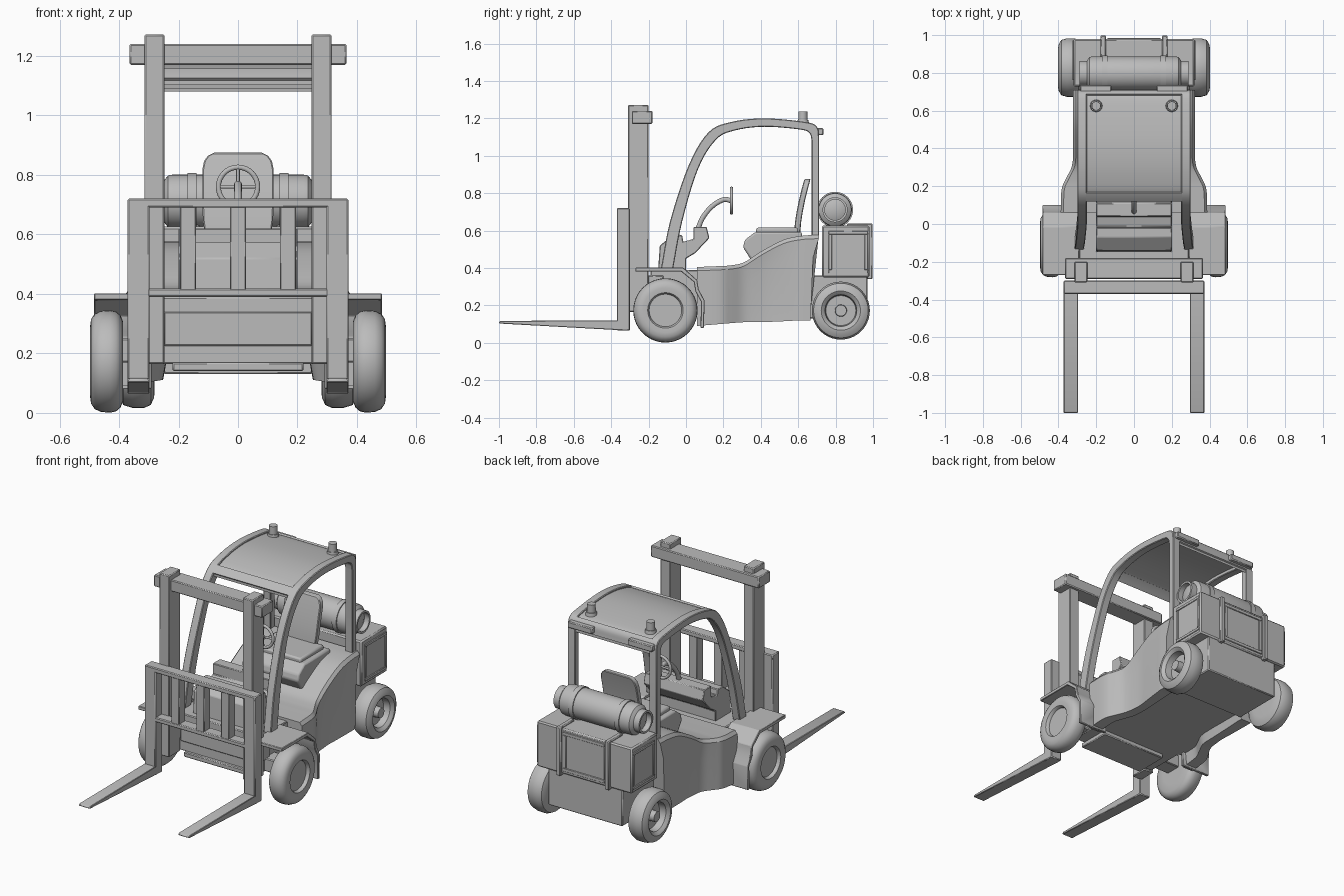
import bpy, bmesh, math
from mathutils import Vector

if "Cube" in bpy.data.objects:
    bpy.data.objects.remove(bpy.data.objects["Cube"])

grey = bpy.data.materials.new("mid grey")
grey.use_nodes = True
grey.diffuse_color = (0.5, 0.5, 0.5, 1)
grey.node_tree.nodes["Principled BSDF"].inputs["Base Color"].default_value = (0.5, 0.5, 0.5, 1)


def finish(name, bm, bevel=0.0, segments=1):
    bmesh.ops.recalc_face_normals(bm, faces=bm.faces)
    me = bpy.data.meshes.new(name)
    bm.to_mesh(me)
    bm.free()
    me.materials.append(grey)
    me.polygons.foreach_set("use_smooth", [True] * len(me.polygons))
    me.set_sharp_from_angle(angle=math.radians(32))
    ob = bpy.data.objects.new(name, me)
    bpy.context.collection.objects.link(ob)
    if bevel:
        mod = ob.modifiers.new("Bevel", "BEVEL")
        mod.width, mod.segments = bevel, segments
        mod.limit_method = "ANGLE"


def loft(name, rings, bevel=0.0, segments=1):
    """Skin a list of equal rings of points and cap both ends."""
    bm = bmesh.new()
    vs = [[bm.verts.new(p) for p in r] for r in rings]
    n = len(vs[0])
    for a, b in zip(vs, vs[1:]):
        for i in range(n):
            bm.faces.new((a[i], a[(i + 1) % n], b[(i + 1) % n], b[i]))
    bm.faces.new(vs[0])
    bm.faces.new(vs[-1])
    finish(name, bm, bevel, segments)


def extrude(name, profile, x0, x1, bevel=0.0, segments=1):
    loft(name, [[(x, y, z) for y, z in profile] for x in (x0, x1)], bevel, segments)


def box(name, x0, x1, y0, y1, z0, z1, bevel=0.005, segments=1):
    extrude(name, [(y0, z0), (y1, z0), (y1, z1), (y0, z1)], x0, x1, bevel, segments)


def lathe(name, profile, y, z, n=40):
    """Turn (x, radius) points about an axis parallel to x."""
    angles = [math.tau * i / n for i in range(n)]
    loft(name, [[(x, y + r * math.cos(a), z + r * math.sin(a)) for a in angles]
                for x, r in profile])


def smooth(points, steps=5):
    """Catmull-Rom curve through the points."""
    p = [Vector(q) for q in points]
    p = [2 * p[0] - p[1]] + p + [2 * p[-1] - p[-2]]
    out = []
    for a, b, c, d in zip(p, p[1:], p[2:], p[3:]):
        for k in range(steps):
            t = k / steps
            out.append(0.5 * (2 * b + (c - a) * t + (2 * a - 5 * b + 4 * c - d) * t ** 2
                              + (3 * b - a - 3 * c + d) * t ** 3))
    return out + [p[-2]]


def tube(name, points, radius, cyclic=False):
    cu = bpy.data.curves.new(name, "CURVE")
    cu.dimensions = "3D"
    cu.bevel_depth, cu.bevel_resolution = radius, 3
    cu.use_fill_caps = True
    sp = cu.splines.new("POLY")
    sp.points.add(len(points) - 1)
    for q, p in zip(sp.points, points):
        q.co = (*p, 1)
    sp.use_cyclic_u = cyclic
    cu.materials.append(grey)
    bpy.context.collection.objects.link(bpy.data.objects.new(name, cu))


def frame(name, make, a0, a1, b0, b1, w):
    """Four raised bars round a rectangle; make(name, a0, a1, b0, b1) builds one."""
    make(name + "_low", a0, a1, b0, b0 + w)
    make(name + "_high", a0, a1, b1 - w, b1)
    make(name + "_start", a0, a0 + w, b0 + w, b1 - w)
    make(name + "_end", a1 - w, a1, b0 + w, b1 - w)


# Body shell with side skirts: y, half width, skirt height, top height
stations = smooth([(0.06, 0.388, 0.09, 0.405), (0.18, 0.384, 0.10, 0.41), (0.24, 0.36, 0.105, 0.414),
                   (0.31, 0.328, 0.11, 0.43), (0.40, 0.322, 0.11, 0.487), (0.52, 0.323, 0.115, 0.55),
                   (0.62, 0.323, 0.12, 0.572), (0.71, 0.323, 0.12, 0.577)], 4)
rings = []
for y, w, low, top in stations:
    back = max(0, y - 0.6) * 0.4
    waist = 0.015 * max(0, 1 - abs(y - 0.42) / 0.2)
    half = [(w - 0.08, 0, 0.165), (w - 0.07, 0, low), (w - waist, 0, low),
            (w - waist, 0.3, top - 0.12), (w, 1, top - 0.02), (w - 0.015, 1, top)]
    pts = [(x, y - back * (1 - lean), z) for x, lean, z in half]
    rings.append(pts + [(-x, yy, z) for x, yy, z in reversed(pts)])
loft("body_shell", rings)
box("front_chassis", -0.29, 0.29, -0.19, 0.08, 0.165, 0.39)
box("front_sill", -0.22, 0.22, -0.21, 0.0, 0.14, 0.17)
box("front_panel_band", -0.25, 0.25, -0.2, -0.18, 0.225, 0.34)
box("front_axle", -0.40, 0.40, -0.16, -0.06, 0.17, 0.25)

# Counterweight, its framed panels and straps
box("counterweight", -0.32, 0.32, 0.727, 0.98, 0.35, 0.627, 0.008)
box("rear_chassis", -0.25, 0.25, 0.66, 0.97, 0.13, 0.36)
frame("rear_panel", lambda n, a, b, c, d: box(n, a, b, 0.97, 0.986, c, d, 0.002),
      -0.14, 0.14, 0.37, 0.61, 0.02)
for side, s in (("left", 1), ("right", -1)):
    frame(side + "_panel", lambda n, a, b, c, d: box(n, s * 0.315, s * 0.325, a, b, c, d, 0.002),
          0.762, 0.972, 0.372, 0.598, 0.018)
    box(side + "_weight_strap", s * 0.148, s * 0.178, 0.965, 0.998, 0.34, 0.637, 0.005)
    box(side + "_strap_top", s * 0.148, s * 0.178, 0.86, 0.98, 0.615, 0.637, 0.005)

# Gas tank with hollow collars
half_tank = [(0.22, 0.09), (0.235, 0.087), (0.245, 0.075), (0.25, 0.067), (0.288, 0.067),
             (0.288, 0.055), (0.255, 0.055), (0.265, 0.03)]
lathe("gas_tank", [(-x, r) for x, r in reversed(half_tank)] + half_tank, 0.797, 0.711)
for s in (1, -1):
    lathe("tank_strap", [(s * 0.14, 0.09), (s * 0.14, 0.096), (s * 0.17, 0.096), (s * 0.17, 0.09)],
          0.797, 0.711)
    box("tank_cradle", s * 0.13, s * 0.18, 0.755, 0.84, 0.61, 0.64)

# Wheels and fenders on each side
fender = [(-0.27, 0.38), (-0.27, 0.402), (-0.015, 0.402), (0.06, 0.335), (0.068, 0.285),
          (0.1, 0.225), (0.095, 0.08), (0.078, 0.08), (0.08, 0.22), (0.05, 0.275),
          (0.042, 0.325), (-0.025, 0.38)]
for side, s in (("left", 1), ("right", -1)):
    lathe(side + "_front_wheel",
          [(s * x, r) for x, r in ((0.386, 0.09), (0.387, 0.135), (0.395, 0.155), (0.41, 0.168),
                                   (0.43, 0.172), (0.46, 0.17), (0.482, 0.16), (0.494, 0.142),
                                   (0.497, 0.12), (0.495, 0.095), (0.488, 0.09), (0.475, 0.087))],
          -0.11, 0.173)
    lathe(side + "_rear_wheel",
          [(s * x, r) for x, r in ((0.28, 0.09), (0.282, 0.12), (0.293, 0.145), (0.315, 0.155),
                                   (0.355, 0.155), (0.385, 0.146), (0.398, 0.125), (0.402, 0.105),
                                   (0.395, 0.095), (0.385, 0.085), (0.345, 0.08), (0.345, 0.032),
                                   (0.385, 0.03))], 0.828, 0.172)
    extrude(side + "_fender", fender, s * 0.29, s * 0.484, 0.003)
    # Mast rail, bracket, backrest shank and tapered fork
    box(side + "_mast_rail", s * 0.247, s * 0.315, -0.31, -0.20, 0.165, 1.272, 0.005)
    box(side + "_mast_bracket", s * 0.25, s * 0.30, -0.22, -0.12, 0.24, 0.36)
    box(side + "_fork_shank", s * 0.297, s * 0.372, -0.37, -0.30, 0.065, 0.718)
    extrude(side + "_fork", [(-0.31, 0.065), (-0.31, 0.12), (-0.99, 0.117), (-1.0, 0.112),
                             (-1.0, 0.103)], s * 0.297, s * 0.372, 0.003)
    # Beacon and rear lamp
    bm = bmesh.new()
    for r, z, h in ((0.033, 1.18, 0.02), (0.026, 1.2, 0.075)):
        part = bmesh.ops.create_cone(bm, cap_ends=True, segments=20, radius1=r, radius2=r * 0.9,
                                     depth=h)
        bmesh.ops.translate(bm, verts=part["verts"], vec=(s * 0.2, 0.625, z))
    finish(side + "_beacon", bm)
    box(side + "_rear_lamp", s * 0.12, s * 0.285, 0.70, 0.735, 1.11, 1.148)

# Mast crossbar and load backrest
box("mast_crossbar", -0.365, 0.365, -0.29, -0.18, 1.17, 1.24, 0.005)
box("backrest_top_bar", -0.372, 0.372, -0.37, -0.30, 0.69, 0.72)
box("backrest_bottom_bar", -0.37, 0.37, -0.368, -0.30, 0.39, 0.418)
for x in (-0.168, 0, 0.168):
    box("backrest_slat", x - 0.027, x + 0.027, -0.366, -0.305, 0.40, 0.70, 0.003)

# Roll cage sides, flaring outward towards the feet
outer = smooth([(-0.135, 0.39), (-0.085, 0.65), (0.015, 0.95), (0.12, 1.125), (0.24, 1.18),
                (0.42, 1.20), (0.64, 1.18), (0.70, 1.155), (0.712, 1.10)]) + [Vector((0.712, 0.56))]
inner = smooth([(-0.07, 0.39), (-0.02, 0.65), (0.065, 0.93), (0.16, 1.085), (0.26, 1.135),
                (0.42, 1.155), (0.61, 1.14), (0.66, 1.12), (0.672, 1.08)]) + [Vector((0.672, 0.56))]
for side, s in (("left", 1), ("right", -1)):
    cage = []
    for o, i in zip(outer, inner):
        flare = 0.015 * max(0, (0.9 - o.y) / 0.5) if o.x < 0.1 else 0
        cage.append([(s * (x + flare), p.x, p.y)
                     for x, p in ((0.25, o), (0.3, o), (0.3, i), (0.25, i))])
    loft(side + "_cage_side", cage, 0.004)

# Roof skin with front and rear beams
roof = [(o, o.lerp(i, 0.5)) for o, i in zip(outer, inner) if o.x > 0.09 and o.y > 1.1]
skin = [o.lerp(i, 0.4) for o, i in roof]
extrude("roof_skin", skin + [p - Vector((0, 0.015)) for p in reversed(skin)], -0.255, 0.255)
for name, part in (("roof_front_beam", roof[:3]), ("roof_rear_beam", roof[-8:])):
    extrude(name, [o for o, i in part] + [i for o, i in reversed(part)], -0.255, 0.255)

# Dashboard console
extrude("dashboard", [(-0.15, 0.38), (-0.14, 0.52), (-0.07, 0.575), (-0.02, 0.575), (-0.015, 0.54),
                      (0.04, 0.555), (0.04, 0.62), (0.11, 0.62), (0.125, 0.56), (0.05, 0.48),
                      (0.0, 0.45), (0.0, 0.38)], -0.2, 0.2, 0.004)

# Steering column and wheel
column = smooth([(0, 0.06, 0.60), (0, 0.09, 0.67), (0, 0.14, 0.73), (0, 0.20, 0.765), (0, 0.24, 0.76)])
tube("steering_column", column, 0.014)
rim = [(0.066 * math.cos(a), 0.243, 0.76 + 0.066 * math.sin(a))
       for a in [math.tau * k / 32 for k in range(32)]]
tube("steering_rim", rim, 0.009, True)
for k in (0, 8, 16, 24):
    tube("steering_spoke", [(0, 0.24, 0.76), rim[k]], 0.006)

# Seat: pedestal, cushion and curved, rounded backrest
extrude("seat_pedestal", [(0.35, 0.44), (0.305, 0.51), (0.315, 0.55), (0.37, 0.592), (0.62, 0.592),
                          (0.62, 0.44)], -0.19, 0.19, 0.01, 2)
box("seat_cushion", -0.16, 0.16, 0.375, 0.60, 0.58, 0.615, 0.01, 2)
loft("seat_back", [[(s * w, 0.578 + 0.055 * t ** 1.5 + d, 0.59 + 0.285 * t)
                    for s, d in ((-1, 0), (1, 0), (1, 0.033), (-1, 0.033))]
                   for t, w in ((0, 0.11), (0.2, 0.118), (0.4, 0.12), (0.6, 0.12), (0.8, 0.12),
                                (0.9, 0.114), (0.96, 0.102), (1, 0.08))], 0.004)
